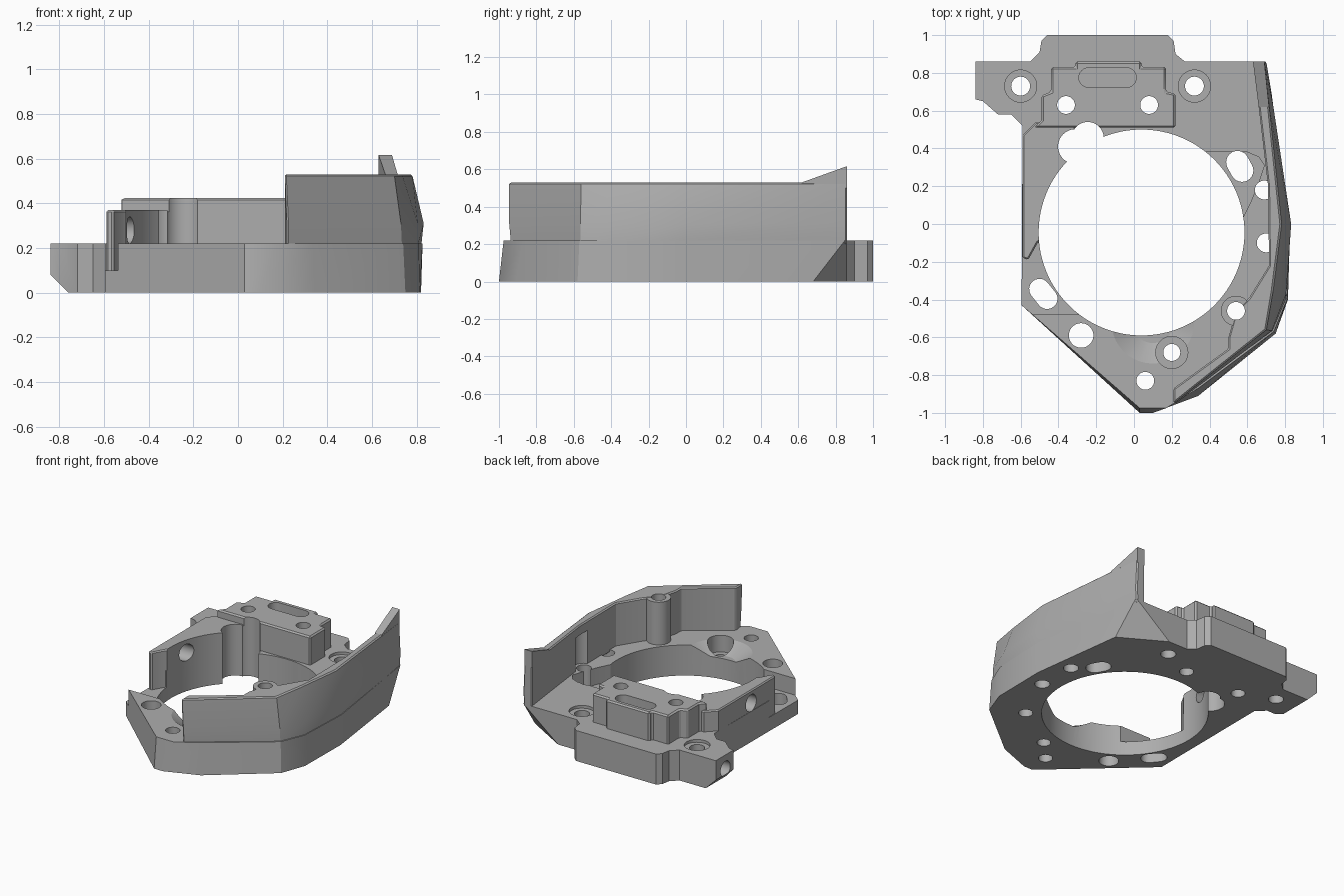
import bpy, bmesh
from math import atan2, cos, pi, sin
from mathutils import Matrix

default = bpy.data.objects.get("Cube")
if default:
    bpy.data.objects.remove(default, do_unlink=True)

grey = bpy.data.materials.new("machined_grey")
grey.use_nodes = True
grey.diffuse_color = (0.42, 0.42, 0.42, 1)
grey.node_tree.nodes["Principled BSDF"].inputs["Base Color"].default_value = grey.diffuse_color


def make_object(name, bm):
    """Turn a bmesh into a linked object with clean normals."""
    bmesh.ops.recalc_face_normals(bm, faces=bm.faces)
    mesh = bpy.data.meshes.new(name)
    bm.to_mesh(mesh)
    bm.free()
    mesh.materials.append(grey)
    obj = bpy.data.objects.new(name, mesh)
    bpy.context.scene.collection.objects.link(obj)
    return obj


def loft(name, layers):
    """Solid through stacked outlines; each layer is a list of (x, y, z)."""
    bm = bmesh.new()
    rings = [[bm.verts.new(p) for p in layer] for layer in layers]
    count = len(rings[0])
    for low, high in zip(rings, rings[1:]):
        for i in range(count):
            j = (i + 1) % count
            bm.faces.new((low[i], low[j], high[j], high[i]))
    bm.faces.new(rings[0])
    bm.faces.new(rings[-1])
    return make_object(name, bm)


def at(outline, z):
    return [(x, y, z) for x, y in outline]


def prism(name, outline, bottom, top):
    return loft(name, [at(outline, bottom), at(outline, top)])


def drill(x, y, radius, bottom=-0.1, top=0.8, top_radius=None, sides=40):
    """Upright round cutter, optionally tapered."""
    bm = bmesh.new()
    bmesh.ops.create_cone(bm, cap_ends=True, segments=sides, radius1=radius,
                          radius2=top_radius or radius, depth=top - bottom,
                          matrix=Matrix.Translation((x, y, (bottom + top) / 2)))
    return make_object("cutter", bm)


def cross_drill(x, y, z, radius, length):
    """Round cutter lying along x."""
    cutter = drill(0, 0, radius, -length / 2, length / 2)
    cutter.data.transform(Matrix.Translation((x, y, z)) @ Matrix.Rotation(pi / 2, 4, "Y"))
    return cutter


def slot(x, y, dx, dy, radius, bottom=-0.1, top=0.8, steps=12):
    """Rounded slot cutter whose end centres lie at plus and minus (dx, dy)."""
    outline = []
    for side in (1, -1):
        start = atan2(side * dy, side * dx) - pi / 2
        for i in range(steps + 1):
            angle = start + pi * i / steps
            outline.append((x + side * dx + radius * cos(angle), y + side * dy + radius * sin(angle)))
    return prism("cutter", outline, bottom, top)


def finish(obj, cutters, bevel=0.0):
    """Chamfer, cut, bake the modifiers and shade."""
    if bevel:
        mod = obj.modifiers.new("chamfer", "BEVEL")
        mod.width, mod.segments, mod.limit_method, mod.angle_limit = bevel, 1, "ANGLE", 0.8
    for cutter in cutters:
        mod = obj.modifiers.new("cut", "BOOLEAN")
        mod.operation, mod.solver, mod.object = "DIFFERENCE", "EXACT", cutter
    graph = bpy.context.evaluated_depsgraph_get()
    baked = bpy.data.meshes.new_from_object(obj.evaluated_get(graph))
    obj.modifiers.clear()
    obj.data = baked
    bpy.ops.object.select_all(action="DESELECT")
    obj.select_set(True)
    bpy.context.view_layer.objects.active = obj
    bpy.ops.object.shade_smooth_by_angle(angle=0.5)


# Base plate: rear tab and left wing are shared, the right side is drafted
left_and_rear = [(0.18, 1), (-0.46, 1), (-0.49, 0.97), (-0.5, 0.91), (-0.55, 0.86), (-0.84, 0.86),
                 (-0.84, 0.66), (-0.8, 0.65), (-0.72, 0.58), (-0.65, 0.58), (-0.59, 0.52),
                 (-0.595, -0.43)]
rear_step = [(0.27, 0.86), (0.22, 0.9), (0.21, 0.97)]
low_right = [(0.03, -1), (0.1, -1), (0.34, -0.91), (0.75, -0.58), (0.815, -0.4), (0.82, 0),
             (0.73, 0.68), (0.42, 0.86)]
high_right = [(0.03, -0.975), (0.17, -0.975), (0.34, -0.87), (0.74, -0.57), (0.81, -0.4), (0.827, 0),
              (0.702, 0.85), (0.695, 0.86)]
base = loft("base_plate", [at(left_and_rear + low_right + rear_step, 0),
                           at(left_and_rear + high_right + rear_step, 0.22)])

# Rear mounting block
block = prism("mounting_block", [(-0.53, 0.51), (0.22, 0.51), (0.22, 0.69), (0.17, 0.7), (0.17, 0.83),
                                 (0.04, 0.83), (0.04, 0.86), (-0.31, 0.86), (-0.31, 0.83),
                                 (-0.44, 0.83), (-0.44, 0.7), (-0.49, 0.68), (-0.49, 0.55)], 0.2, 0.425)

# Low left wall
left_wall = prism("left_wall", [(-0.59, -0.18), (-0.56, -0.19), (-0.51, -0.1), (-0.4, 0),
                                (-0.31, 0.3), (-0.31, 0.54), (-0.52, 0.54), (-0.59, 0.47)], 0.08, 0.37)

# Tall guard wall: inner face, then outer face bulging below the rim
inner = [(0.63, 0.86), (0.66, 0.62), (0.71, 0.2), (0.715, -0.22), (0.61, -0.39), (0.54, -0.46),
         (0.5, -0.6), (0.5, -0.66), (0.21, -0.87)]
outer_low = [(0.22, -0.94), (0.735, -0.565), (0.805, -0.4), (0.82, 0), (0.735, 0.62), (0.695, 0.86)]
outer_mid = [(0.22, -0.95), (0.73, -0.565), (0.805, -0.37), (0.832, 0), (0.738, 0.62), (0.7, 0.86)]
outer_top = [(0.21, -0.95), (0.7, -0.56), (0.735, -0.35), (0.78, 0), (0.715, 0.62), (0.69, 0.86)]
guard = loft("guard_wall", [at(inner + outer_low, 0.2), at(inner + outer_mid, 0.31),
                            at(inner + outer_top, 0.53)])
boss = drill(0.54, -0.46, 0.08, 0.2, 0.528)
boss.name = "guard_boss"

# Fin rising at the rear end of the guard
fin_low = [(0.63, 0.86), (0.66, 0.62), (0.715, 0.62), (0.69, 0.86)]
fin_top = [(x, y, 0.53 + (y - 0.62) * 0.36) for x, y in fin_low]
fin = loft("guard_fin", [at(fin_low, 0.5), fin_top])

# Large bore with its relief lobe, and the screw holes
bore = [drill(0.04, -0.045, 0.545, sides=96), drill(-0.31, 0.41, 0.092), drill(-0.245, 0.455, 0.085)]
block_holes = [drill(x, 0.63, 0.047) for x in (-0.36, 0.08)]
boss_hole = drill(0.54, -0.46, 0.047)
wall_hole = cross_drill(-0.5, 0.1, 0.28, 0.06, 0.4)
base_holes = [drill(0.7, -0.1, 0.05, top=0.3), drill(0.69, 0.18, 0.05, top=0.3),
              drill(0.06, -0.83, 0.047), drill(-0.28, -0.59, 0.065), drill(0.2, -0.68, 0.045),
              drill(0.2, -0.68, 0.085, 0.1, 0.3), slot(-0.48, -0.37, -0.02, 0.025, 0.055),
              slot(0.56, 0.305, -0.012, 0.022, 0.06)]
for x in (-0.6, 0.32):
    base_holes += [drill(x, 0.73, 0.05), drill(x, 0.73, 0.085, 0.2, 0.3)]

# Recesses in the base: left pocket, right pocket, dished front, wing tip
wedge = [at([(-0.95, 0.5), (x, 0.5), (x, 0.95), (-0.95, 0.95)], z)
         for x, z in ((-0.71, -0.05), (-0.845, 0.085))]
recesses = [prism("cutter", [(-0.7, -0.48), (-0.2, -0.48), (-0.2, -0.1), (-0.7, -0.1)], 0.1, 0.4),
            prism("cutter", [(0.3, 0.38), (0.6, 0.38), (0.66, 0.355), (0.69, 0.31), (0.66, 0.22),
                             (0.62, 0.12), (0.57, 0.02), (0.3, 0.02)], 0.1, 0.4),
            drill(0.1, -0.52, 0.11, 0.15, 0.24, 0.25),
            cross_drill(-0.84, 0.75, 0.12, 0.055, 0.3),
            loft("cutter", wedge)]
groove = drill(0.69, 0.18, 0.075, 0.15, 0.46)
block_slot = slot(-0.14, 0.775, 0.1, 0, 0.052, 0.34, 0.6)

finish(base, bore + block_holes + [boss_hole] + base_holes + recesses)
finish(block, bore + block_holes + [block_slot], 0.01)
finish(left_wall, bore + [wall_hole], 0.008)
finish(guard, [boss_hole, groove], 0.008)
finish(fin, [])
finish(boss, [boss_hole])

# Clear away the cutters
for obj in [o for o in bpy.context.scene.objects if o.name.startswith("cutter")]:
    bpy.data.objects.remove(obj, do_unlink=True)
